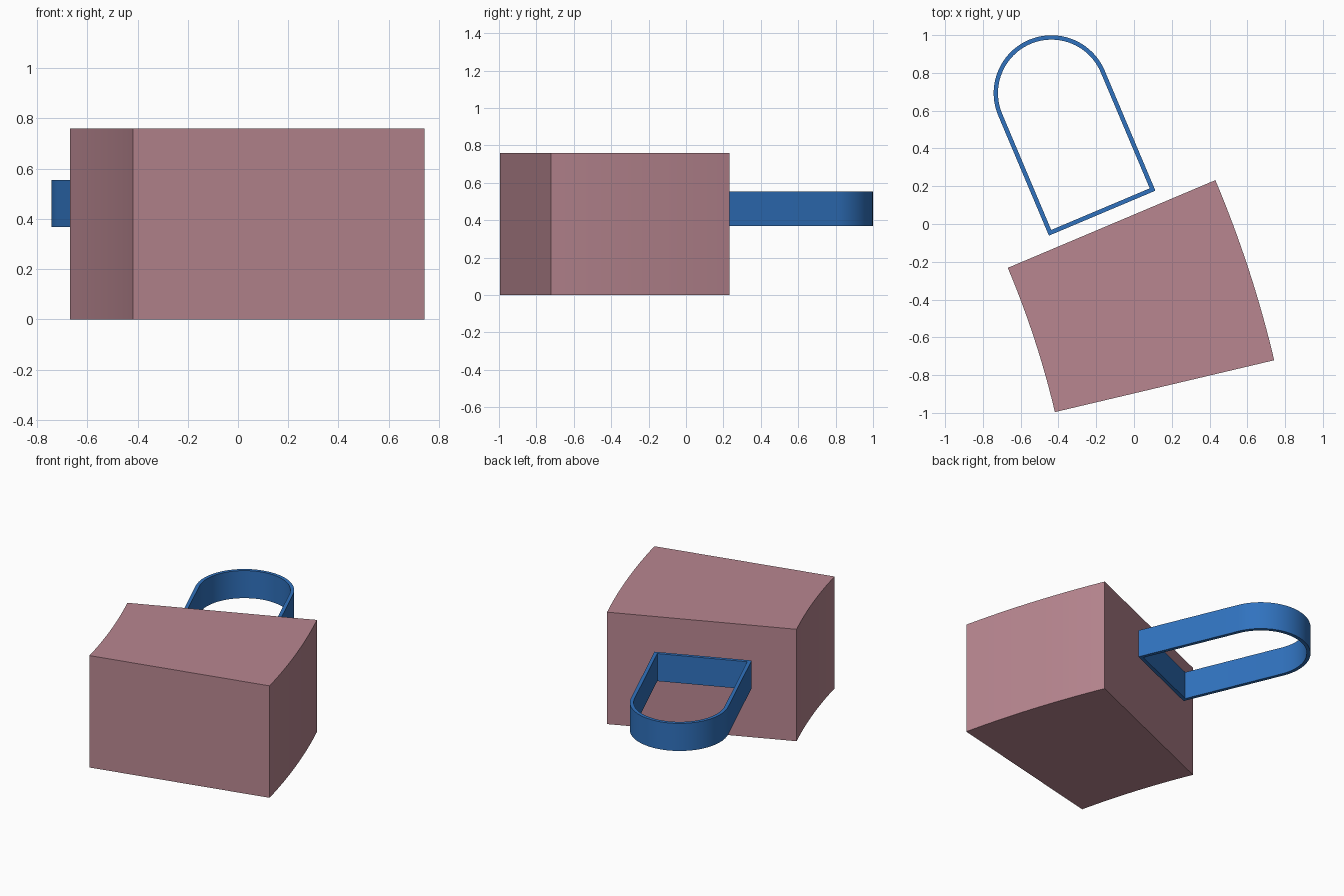
import bpy, bmesh, math
from mathutils import Vector

if "Cube" in bpy.data.objects:
    bpy.data.objects.remove(bpy.data.objects["Cube"])

TILT = math.radians(22.9)          # direction of the body's rear face


def polar(centre, r, a):
    return (centre[0] + r * math.cos(a), centre[1] + r * math.sin(a))


def arc(centre, r, a0, a1, n):
    return [polar(centre, r, a0 + (a1 - a0) * i / n) for i in range(n + 1)]


def finish(name, bm, colour):
    bmesh.ops.recalc_face_normals(bm, faces=bm.faces)
    mesh = bpy.data.meshes.new(name)
    bm.to_mesh(mesh)
    bm.free()
    obj = bpy.data.objects.new(name, mesh)
    bpy.context.collection.objects.link(obj)
    mat = bpy.data.materials.new(name + "_colour")
    mat.diffuse_color = colour
    mat.use_nodes = True
    mat.node_tree.nodes["Principled BSDF"].inputs["Base Color"].default_value = mat.diffuse_color
    mesh.materials.append(mat)
    bpy.ops.object.select_all(action='DESELECT')
    obj.select_set(True)
    bpy.context.view_layer.objects.active = obj
    bpy.ops.object.shade_smooth_by_angle(angle=math.radians(30))
    return obj


def extrude_up(bm, faces, height):
    ext = bmesh.ops.extrude_face_region(bm, geom=faces)
    verts = [v for v in ext["geom"] if isinstance(v, bmesh.types.BMVert)]
    bmesh.ops.translate(bm, verts=verts, vec=Vector((0, 0, height)))


# Body: curved block, a slice of a wide ring
centre = (-5.09, -2.10)
end = math.radians(13.3)
inner = arc(centre, 4.80, TILT, end, 16)
outer = arc(centre, 5.993, end, TILT, 16)
bm = bmesh.new()
face = bm.faces.new([bm.verts.new((x, y, 0)) for x, y in inner + outer])
extrude_up(bm, [face], 0.76)
finish("body", bm, (0.48, 0.24, 0.28, 1))


# Loop: thin closed band with a square foot and a round end
def band_outline(r, foot):
    c = (-0.437, 0.693)
    ax = Vector((-math.sin(TILT), math.cos(TILT)))
    side = Vector((math.cos(TILT), math.sin(TILT)))
    base = Vector(c) - ax * foot
    pts = [tuple(base - side * r), tuple(base + side * r)]
    return pts + arc(c, r, TILT, TILT + math.pi, 48)


bm = bmesh.new()
out = [bm.verts.new((x, y, 0.368)) for x, y in band_outline(0.306, 0.69)]
inn = [bm.verts.new((x, y, 0.368)) for x, y in band_outline(0.283, 0.667)]
n = len(out)
ring = [bm.faces.new((out[i], out[(i + 1) % n], inn[(i + 1) % n], inn[i]))
        for i in range(n)]
extrude_up(bm, ring, 0.187)
finish("loop_band", bm, (0.03, 0.17, 0.52, 1))
